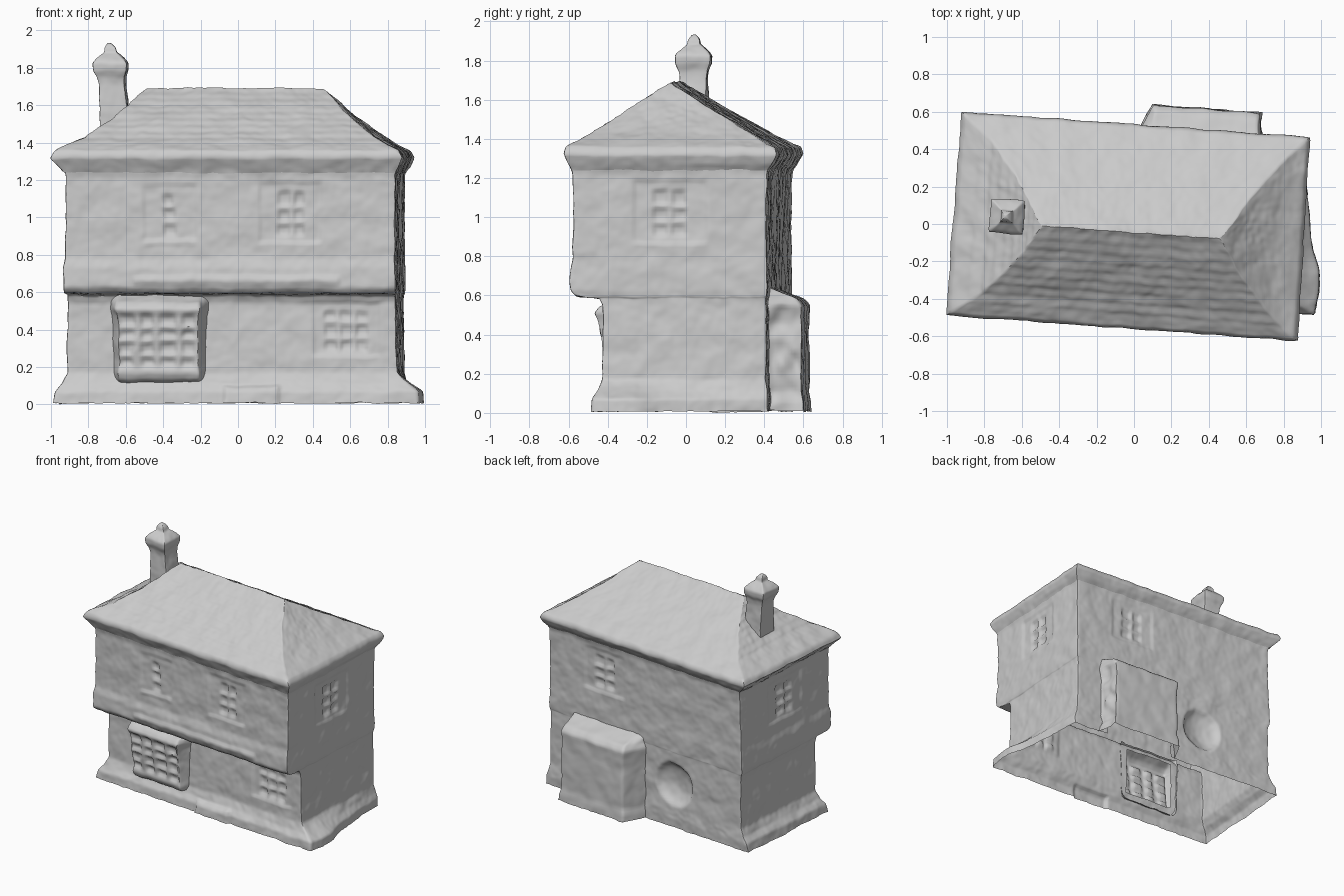
import bpy, bmesh, math
from mathutils import Vector, noise

if "Cube" in bpy.data.objects:
    bpy.data.objects.remove(bpy.data.objects["Cube"])

TURN = math.radians(-4.2)          # whole house sits slightly turned
OUT = [Vector((0, -1, 0)), Vector((1, 0, 0)), Vector((0, 1, 0)), Vector((-1, 0, 0))]
FRONT, RIGHT, BACK, LEFT = range(4)


def rect(z, f, b, l, r, br=None):
    """Ring of four corners: front-left, front-right, back-right, back-left."""
    br = r if br is None else br
    return [Vector((l, f, z)), Vector((r, f, z)), Vector((br, b, z)), Vector((l, b, z))]


def loft(name, rings, res, relief=None, skip=None, sides=(0, 1, 2, 3), rough=0.007, smooth=2):
    """Skin four-cornered rings into a fine shell, then add relief and weathering."""
    rows = []
    for a, b in zip(rings, rings[1:]):
        n = max(1, round(max((p - q).length for p, q in zip(a, b)) / res))
        rows += [[p.lerp(q, k / n) for p, q in zip(a, b)] for k in range(n)]
    rows.append(rings[-1])
    bm = bmesh.new()
    for s in sides:
        t = (s + 1) % 4
        n = max(1, round(max((r[s] - r[t]).length for r in rings) / res))
        grid = []
        for r in rows:
            line = []
            for i in range(n + 1):
                p = r[s].lerp(r[t], i / n)
                u = p.x if s in (FRONT, BACK) else p.y
                d = relief(s, u, p.z) if relief and 0 < i < n else 0
                w = noise.noise_vector(p * 9) * rough + noise.noise_vector(p * 28) * rough * 0.5
                line.append((bm.verts.new(p + OUT[s] * d + w), u, p.z))
            grid.append(line)
        for j in range(len(rows) - 1):
            for i in range(n):
                if skip and skip(s, grid[j][i][1], grid[j][i][2]):
                    continue
                bm.faces.new([grid[j][i][0], grid[j][i + 1][0],
                              grid[j + 1][i + 1][0], grid[j + 1][i][0]])
    bmesh.ops.remove_doubles(bm, verts=bm.verts, dist=0.0005)
    bmesh.ops.delete(bm, geom=[v for v in bm.verts if not v.link_faces], context='VERTS')
    for _ in range(smooth):
        bmesh.ops.smooth_vert(bm, verts=[v for v in bm.verts if not v.is_boundary], factor=0.4,
                              use_axis_x=True, use_axis_y=True, use_axis_z=True)
    me = bpy.data.meshes.new(name)
    bm.to_mesh(me)
    bm.free()
    ob = bpy.data.objects.new(name, me)
    bpy.context.collection.objects.link(ob)
    ob.rotation_euler.z = TURN
    bpy.ops.object.select_all(action='DESELECT')
    ob.select_set(True)
    bpy.context.view_layer.objects.active = ob
    bpy.ops.object.shade_smooth_by_angle(angle=math.radians(50))
    return ob


def panes(u, z, u0, u1, z0, z1, cols, rows, bar=0.3):
    """True inside a pane of a window grid."""
    if not (u0 < u < u1 and z0 < z < z1):
        return False
    a = (u - u0) / (u1 - u0) * cols % 1
    b = (z - z0) / (z1 - z0) * rows % 1
    return bar / 2 < a < 1 - bar / 2 and bar / 2 < b < 1 - bar / 2


# side, pane area (u0, u1, z0, z1), columns, rows, frame margin
WINDOWS = [
    (FRONT, -0.37, -0.29, 0.90, 1.13, 1, 3, 0.10),
    (FRONT, 0.24, 0.40, 0.89, 1.14, 2, 3, 0.08),
    (FRONT, 0.48, 0.73, 0.28, 0.51, 3, 3, 0.05),
    (RIGHT, -0.12, 0.08, 0.89, 1.14, 2, 3, 0.08),
    (LEFT, -0.12, 0.08, 0.89, 1.14, 2, 3, 0.08),
    (BACK, 0.26, 0.46, 0.89, 1.14, 2, 3, 0.08),
]


def wall_relief(s, u, z):
    d = 0
    for side, u0, u1, z0, z1, c, r, m in WINDOWS:
        if side == s and u0 - m < u < u1 + m and z0 - 0.04 < z < z1 + 0.04:
            d = -0.024 if panes(u, z, u0, u1, z0, z1, c, r) else -0.008
            if z < z0 - 0.02:
                d = 0.004                                   # sill
    if s == FRONT and -0.52 < u < 0.58 and 0.64 < z < 0.69:
        d = 0.012                                           # ledge on the overhang
    if s == FRONT and -0.05 < u < 0.25 and z < 0.1:
        d = 0.02                                            # doorstep
    if s == RIGHT and z < 0.14:                             # mound at the foot
        d = 0.04 * math.exp(-((u + 0.22) / 0.16) ** 2) * min(1, (0.14 - z) / 0.06)
    if s == BACK:                                           # round hollow
        q = ((u + 0.28) ** 2 + (z - 0.34) ** 2) / 0.16 ** 2
        if q < 1:
            d = -0.06 * math.sqrt(1 - q)
    return d


def wall_skip(s, u, z):
    """Openings into the bay and the rear extension."""
    if s == BACK:
        return 0.02 < u < 0.6 and z < 0.56
    return s == FRONT and -0.6 < u < -0.2 and 0.16 < z < 0.53


# Walls: flared foot, lower storey, overhanging upper storey (open underneath)
loft("house_walls", [
    rect(0.008, -0.415, 0.48, -0.96, 0.995, 0.885),
    rect(0.07, -0.41, 0.483, -0.95, 0.995, 0.885),
    rect(0.11, -0.385, 0.48, -0.915, 0.94, 0.87),
    rect(0.17, -0.365, 0.475, -0.89, 0.88, 0.86),
    rect(0.54, -0.36, 0.472, -0.885, 0.87, 0.855),
    rect(0.585, -0.38, 0.473, -0.89, 0.87, 0.857),
    rect(0.595, -0.505, 0.475, -0.895, 0.878, 0.86),
    rect(0.625, -0.53, 0.477, -0.90, 0.883, 0.863),
    rect(0.73, -0.528, 0.477, -0.90, 0.883, 0.863),
    rect(0.78, -0.515, 0.474, -0.89, 0.88, 0.86),
    rect(1.22, -0.515, 0.477, -0.885, 0.88, 0.86),
    rect(1.27, -0.525, 0.49, -0.895, 0.89, 0.87),
], 0.0135, wall_relief, wall_skip)


# Hipped roof with rolled eaves and faint tile courses
def tiles(s, u, z):
    if s in (FRONT, LEFT) and 1.38 < z < 1.68:
        return 0.003 * math.sin(z * 2 * math.pi / 0.035)
    return 0


loft("hipped_roof", [
    rect(1.24, -0.52, 0.48, -0.89, 0.885, 0.865),
    rect(1.27, -0.535, 0.505, -0.92, 0.90, 0.885),
    rect(1.32, -0.562, 0.533, -0.968, 0.92, 0.905),
    rect(1.355, -0.55, 0.52, -0.95, 0.90, 0.89),
    rect(1.43, -0.43, 0.385, -0.79, 0.765),
    rect(1.52, -0.30, 0.23, -0.665, 0.645),
    rect(1.60, -0.185, 0.095, -0.575, 0.555),
    rect(1.675, -0.07, -0.03, -0.51, 0.48),
    rect(1.692, -0.046, -0.046, -0.48, 0.455),
], 0.018, tiles, smooth=1)


# Bay window under the overhang
def bay_relief(s, u, z):
    return -0.02 if s == FRONT and panes(u, z, -0.62, -0.18, 0.19, 0.49, 4, 4, 0.36) else 0


bay = []
for z, wf, wb, y in [(0.11, 0.20, 0.22, -0.36), (0.13, 0.215, 0.24, -0.415),
                     (0.17, 0.22, 0.25, -0.435), (0.20, 0.21, 0.25, -0.43),
                     (0.47, 0.215, 0.255, -0.465), (0.51, 0.225, 0.265, -0.48),
                     (0.545, 0.22, 0.265, -0.455), (0.59, 0.21, 0.25, -0.37)]:
    bay.append([Vector((-0.395 - wf, y, z)), Vector((-0.395 + wf, y, z)),
                Vector((-0.395 + wb, -0.355, z)), Vector((-0.395 - wb, -0.355, z))])
loft("bay_window", bay, 0.0135, bay_relief, sides=(FRONT, RIGHT, LEFT))


# Rear extension with lean-to top and rough right side
def ext_relief(s, u, z):
    if s == RIGHT and z < 0.54:
        return 0.03 * noise.noise(Vector((u * 14, z * 12, 3))) - 0.01
    return 0


ext = []
for z, y, l, r in [(0.008, 0.645, 0.05, 0.64), (0.06, 0.645, 0.05, 0.635), (0.10, 0.638, 0.06, 0.625),
                   (0.50, 0.638, 0.06, 0.62), (0.55, 0.643, 0.055, 0.63),
                   (0.585, 0.61, 0.07, 0.62), (0.61, 0.54, 0.07, 0.62), (0.64, 0.468, 0.06, 0.62)]:
    ext.append([Vector((l - 0.08, 0.468, z)), Vector((r + 0.025, 0.468, z)),
                Vector((r, y, z)), Vector((l, y, z))])
loft("rear_extension", ext, 0.018, ext_relief, sides=(RIGHT, BACK, LEFT))

# Chimney with pyramidal cap and knob
loft("chimney", [
    rect(z, -0.01 - h, -0.01 + h, x - h, x + h) for z, h, x in [
        (1.44, 0.078, -0.655), (1.55, 0.075, -0.66), (1.71, 0.069, -0.672), (1.75, 0.075, -0.677),
        (1.785, 0.09, -0.68), (1.825, 0.092, -0.68), (1.845, 0.076, -0.68), (1.875, 0.045, -0.682),
        (1.885, 0.033, -0.682), (1.91, 0.030, -0.685), (1.932, 0.012, -0.69), (1.936, 0.0, -0.69)]
], 0.012, smooth=2, rough=0.005)
